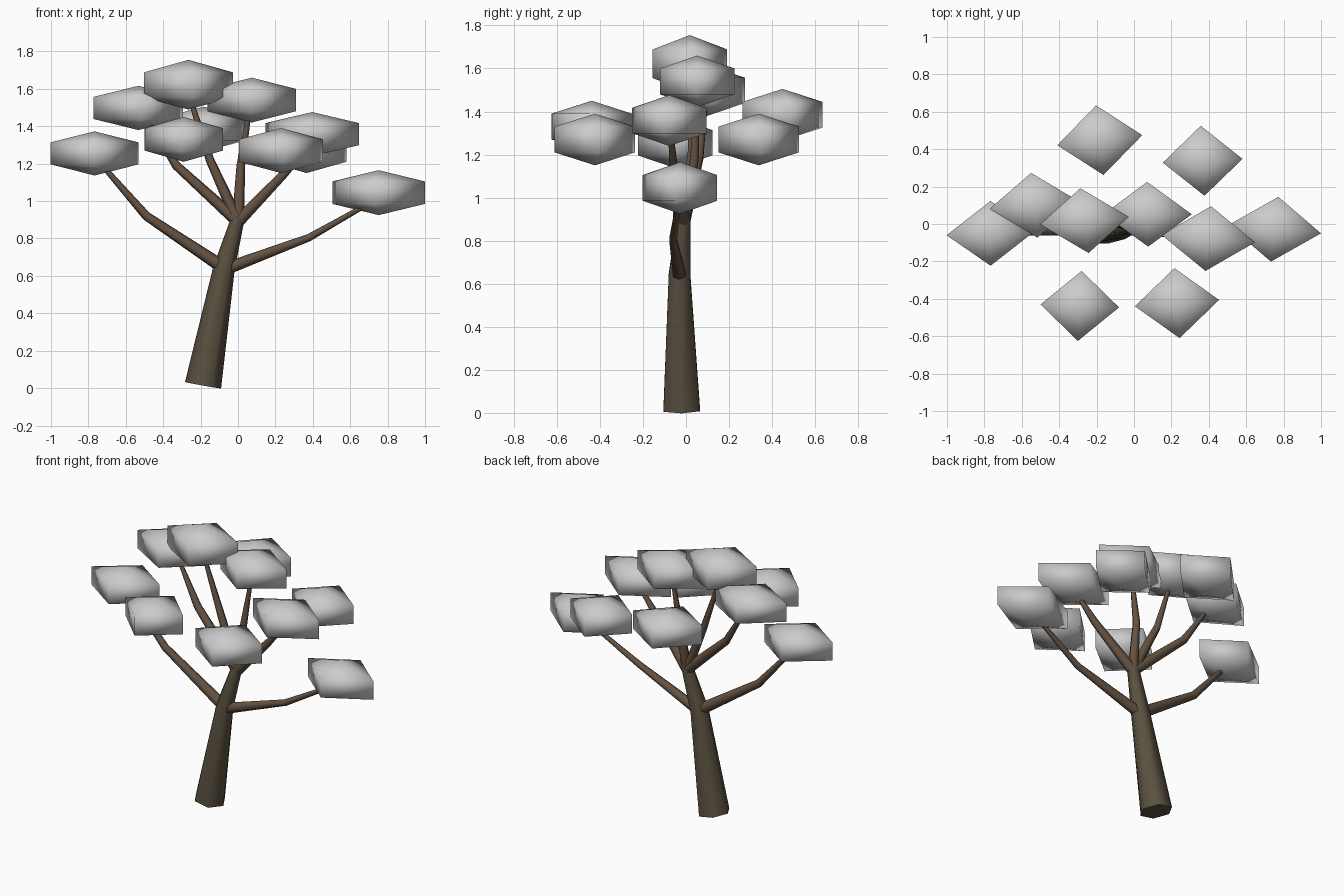
import bpy, bmesh, math
from mathutils import Vector, Matrix

if "Cube" in bpy.data.objects:
    bpy.data.objects.remove(bpy.data.objects["Cube"])


def material(name, rgb):
    m = bpy.data.materials.new(name)
    m.diffuse_color = (*rgb, 1)
    m.use_nodes = True
    m.node_tree.nodes["Principled BSDF"].inputs["Base Color"].default_value = m.diffuse_color
    return m


def finish(name, bm, mat=None):
    bmesh.ops.recalc_face_normals(bm, faces=bm.faces[:])
    for f in bm.faces:
        f.smooth = len(f.verts) <= 4
    me = bpy.data.meshes.new(name)
    bm.to_mesh(me)
    bm.free()
    if mat:
        me.materials.append(mat)
    ob = bpy.data.objects.new(name, me)
    bpy.context.collection.objects.link(ob)
    return ob


def limb(name, path, mat, sides=6):
    """Tapered tube through (x, y, z, radius) points."""
    bm = bmesh.new()
    pts = [Vector(p[:3]) for p in path]
    rings = []
    for i, p in enumerate(pts):
        d = (pts[min(i + 1, len(pts) - 1)] - pts[max(i - 1, 0)]).normalized()
        u = Vector((0, 1, 0)).cross(d).normalized()
        v = d.cross(u)
        r = path[i][3]
        rings.append([bm.verts.new(p + r * (math.cos(a) * u + math.sin(a) * v))
                      for a in (2 * math.pi * k / sides for k in range(sides))])
    for lo, hi in zip(rings, rings[1:]):
        for k in range(sides):
            n = (k + 1) % sides
            bm.faces.new((lo[k], lo[n], hi[n], hi[k]))
    bm.faces.new(rings[0][::-1])
    bm.faces.new(rings[-1])
    return finish(name, bm, mat)


def clump(name, centre, right, back, half_height):
    """Four-sided squashed ball; right/back are its corner offsets in plan."""
    bm = bmesh.new()
    bmesh.ops.create_uvsphere(bm, u_segments=4, v_segments=3, radius=1)
    k = 1 / math.sin(math.pi / 3)
    m = Matrix(((right[0] * k, back[0] * k, 0, centre[0]),
                (right[1] * k, back[1] * k, 0, centre[1]),
                (0, 0, half_height, centre[2]),
                (0, 0, 0, 1)))
    bm.transform(m)
    return finish(name, bm)


bark = material("bark", (0.10, 0.08, 0.05))
twig = material("branch_bark", (0.13, 0.085, 0.055))

# leaning trunk
limb("trunk", [(-0.187, -0.02, 0.015, 0.098), (-0.075, -0.03, 0.64, 0.058),
               (0.0, -0.01, 0.91, 0.036)], bark)

# branches: two low ones, four from the fork
branches = {
    "left": [(-0.07, -0.03, 0.64, 0.036), (-0.49, -0.04, 0.92, 0.024), (-0.76, -0.05, 1.23, 0.012)],
    "right": [(-0.06, -0.03, 0.64, 0.034), (0.38, -0.06, 0.805, 0.02), (0.74, -0.03, 1.01, 0.011)],
    "upper_left": [(0.0, -0.01, 0.89, 0.033), (-0.33, 0.06, 1.19, 0.024), (-0.48, 0.09, 1.43, 0.012)],
    "upper_middle": [(0.0, -0.01, 0.89, 0.033), (-0.15, 0.03, 1.22, 0.023), (-0.26, 0.02, 1.56, 0.012)],
    "upper_tall": [(0.0, -0.01, 0.89, 0.033), (0.015, 0.04, 1.19, 0.023), (0.06, 0.05, 1.48, 0.012)],
    "upper_right": [(0.0, -0.01, 0.89, 0.033), (0.25, -0.06, 1.15, 0.023), (0.38, -0.07, 1.30, 0.012)],
}
for n, path in branches.items():
    limb("branch_" + n, path, twig)

# foliage clumps: centre, right corner, back corner, half height
clumps = [
    ((-0.767, -0.05, 1.255), (0.235, 0.01), (0.0, 0.173), 0.118),
    ((-0.533, 0.10, 1.498), (0.24, 0.02), (-0.017, 0.173), 0.118),
    ((-0.265, 0.018, 1.622), (0.237, 0.02), (-0.022, 0.173), 0.133),
    ((0.073, 0.052, 1.54), (0.236, 0.0), (-0.003, 0.173), 0.12),
    ((-0.29, -0.438, 1.33), (0.21, -0.008), (0.01, 0.187), 0.12),
    ((0.23, -0.423, 1.27), (0.225, 0.017), (-0.014, 0.187), 0.12),
    ((0.397, -0.078, 1.358), (0.25, -0.02), (0.015, 0.173), 0.118),
    ((0.367, 0.338, 1.27), (0.213, 0.01), (-0.01, 0.187), 0.12),
    ((-0.183, 0.448, 1.385), (0.227, 0.027), (-0.02, 0.186), 0.12),
    ((0.752, -0.028, 1.045), (0.248, -0.022), (0.02, 0.173), 0.12),
]
for i, c in enumerate(clumps):
    clump(f"foliage_{i + 1}", *c)
